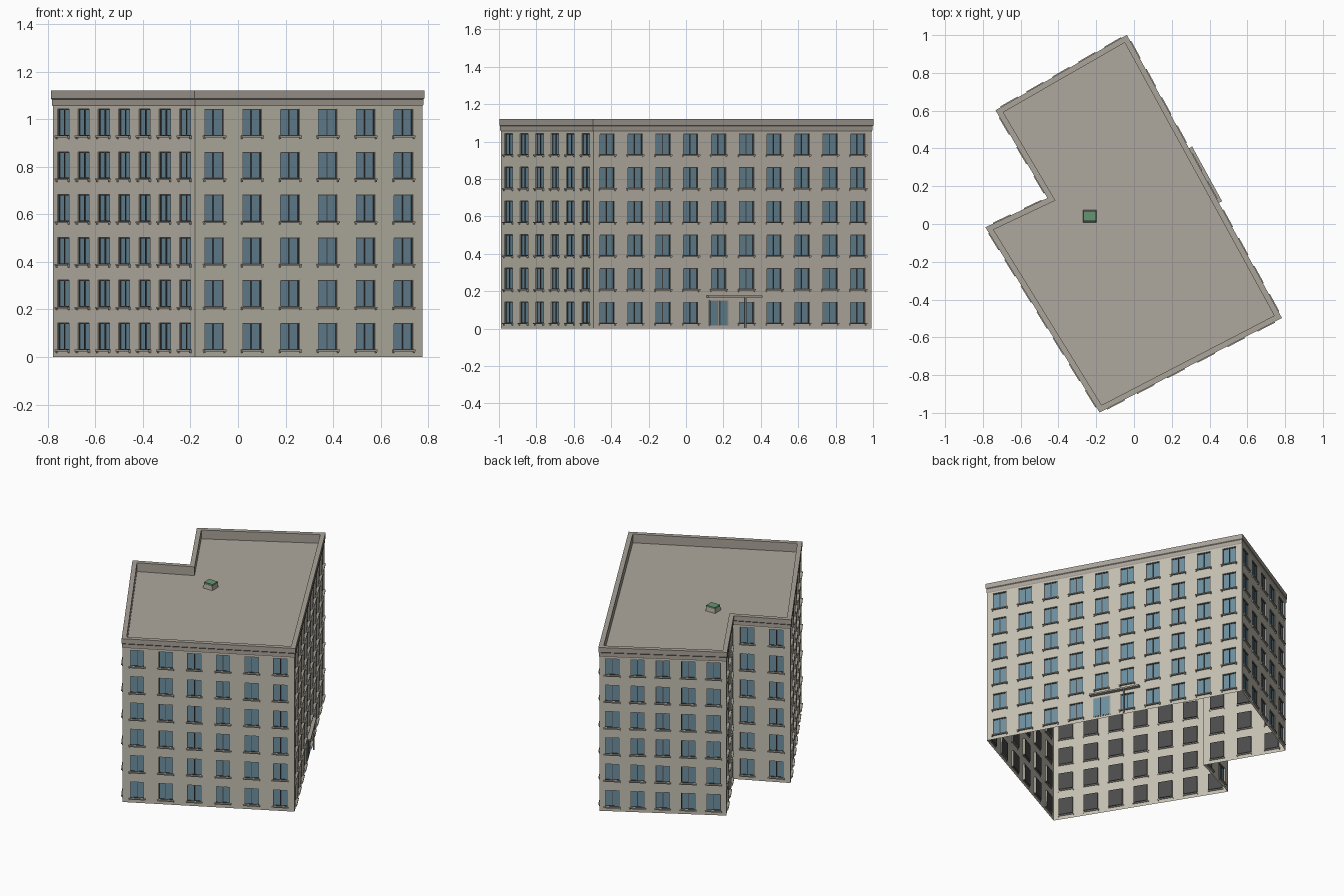
import bpy, bmesh
from mathutils import Vector

if "Cube" in bpy.data.objects:
    bpy.data.objects.remove(bpy.data.objects["Cube"])

FOOT = [Vector(p) for p in ((-0.18, -0.99), (0.775, -0.495), (-0.04, 0.993),
                            (-0.725, 0.60), (-0.45, 0.135), (-0.778, -0.02))]
COLS = [6, 10, 5, 3, 2, 7]          # window columns on each facade
FLOORS, PITCH, SILL_Z, WIN_H, WIN_W = 6, 0.18, 0.03, 0.113, 0.09
DEPTH, ROOF, TOP = 0.012, 1.06, 1.12
DOOR = (1, 4)                       # facade, column of the entrance


def material(name, col):
    m = bpy.data.materials.new(name)
    m.diffuse_color = (*col, 1)
    m.use_nodes = True
    m.node_tree.nodes["Principled BSDF"].inputs["Base Color"].default_value = m.diffuse_color
    return m


STONE = material("stone", (0.55, 0.52, 0.44))
TRIM = material("trim", (0.40, 0.37, 0.32))
ROOFING = material("roofing", (0.42, 0.39, 0.34))
GLASS = material("glass", (0.15, 0.27, 0.34))
DARK = material("dark", (0.07, 0.07, 0.07))
GREEN = material("green", (0.13, 0.30, 0.17))


def finish(bm, name, mat):
    me = bpy.data.meshes.new(name)
    bm.to_mesh(me)
    bm.free()
    ob = bpy.data.objects.new(name, me)
    me.materials.append(mat)
    bpy.context.collection.objects.link(ob)
    return ob


def quad(bm, pts):
    bm.faces.new([bm.verts.new(p) for p in pts])


def box(bm, f, u0, u1, w0, w1, z0, z1):
    """Box in facade coordinates: u along the wall, w outward, z up."""
    v = [bm.verts.new(f(u, w, z)) for z in (z0, z1)
         for u, w in ((u0, w1), (u1, w1), (u1, w0), (u0, w0))]
    for idx in ((3, 2, 1, 0), (4, 5, 6, 7), (0, 1, 5, 4), (1, 2, 6, 5), (2, 3, 7, 6), (3, 0, 4, 7)):
        bm.faces.new([v[i] for i in idx])


def frame_of(i):
    a, b = FOOT[i], FOOT[(i + 1) % len(FOOT)]
    d = (b - a).normalized()
    n = Vector((d.y, -d.x))
    return (lambda u, w, z: (*(a + d * u + n * w), z)), (b - a).length


def offset(dist):
    """Footprint moved outward by dist with mitred corners."""
    out = []
    for i, p in enumerate(FOOT):
        d0 = (p - FOOT[i - 1]).normalized()
        d1 = (FOOT[(i + 1) % len(FOOT)] - p).normalized()
        n0, n1 = Vector((d0.y, -d0.x)), Vector((d1.y, -d1.x))
        out.append(p + (n0 + n1) * (dist / (1 + n0.dot(n1))))
    return out


def sweep(name, profile, mat):
    """Run an (offset, z) profile around the footprint."""
    bm = bmesh.new()
    rings = [[bm.verts.new((*p, z)) for p in offset(o)] for o, z in profile]
    k = len(FOOT)
    for r0, r1 in zip(rings, rings[1:]):
        for i in range(k):
            j = (i + 1) % k
            bm.faces.new((r0[i], r0[j], r1[j], r1[i]))
    return finish(bm, name, mat)


walls, glass, frames, sills, backs = [bmesh.new() for _ in range(5)]
for i, cols in enumerate(COLS):
    f, length = frame_of(i)
    step = length / cols
    us, zs = [0], [0]
    for c in range(cols):
        us += [(c + .5) * step - WIN_W / 2, (c + .5) * step + WIN_W / 2]
    for k in range(FLOORS):
        zs += [SILL_Z + k * PITCH, SILL_Z + k * PITCH + WIN_H]
    us.append(length)
    zs.append(ROOF)
    for a in range(len(us) - 1):
        for b in range(len(zs) - 1):
            u0, u1, z0, z1 = us[a], us[a + 1], zs[b], zs[b + 1]
            if not (a % 2 and b % 2):
                quad(walls, [f(u0, 0, z0), f(u1, 0, z0), f(u1, 0, z1), f(u0, 0, z1)])
                continue
            # window reveal, pane and dark room side
            ring = [(u0, z0), (u1, z0), (u1, z1), (u0, z1)]
            for (p, q), (r, s) in zip(ring, ring[1:] + ring[:1]):
                quad(walls, [f(p, 0, q), f(r, 0, s), f(r, -DEPTH, s), f(p, -DEPTH, q)])
            quad(glass, [f(u, -DEPTH + .003, z) for u, z in ring])
            quad(backs, [f(u, -DEPTH, z) for u, z in reversed(ring)])
            # frame bars
            t, w0, w1, m = .004, -DEPTH, -.005, (u0 + u1) / 2
            for ua, ub in ((u0, u0 + t), (m - t / 2, m + t / 2), (u1 - t, u1)):
                box(frames, f, ua, ub, w0, w1, z0, z1)
            for za, zb in ((z0, z0 + t), (z1 - t, z1)):
                box(frames, f, u0, u1, w0, w1, za, zb)
            # projecting sill with two end brackets
            if (i, (a - 1) // 2) == DOOR and b == 1:
                continue
            box(sills, f, u0 - .007, u1 + .007, -.005, .011, z0 - .006, z0 + .001)
            for uc in (u0 - .003, u1 + .003):
                box(sills, f, uc - .003, uc + .003, -.002, .007, z0 - .013, z0 - .006)
finish(walls, "walls", STONE)
finish(glass, "window_glass", GLASS)
finish(frames, "window_frames", DARK)
finish(sills, "window_sills", TRIM)
finish(backs, "window_backs", DARK)

# Cornice and parapet
sweep("cornice", [(0, 1.055), (.003, 1.06), (.003, 1.083), (.006, 1.087), (.006, TOP),
                  (-.024, TOP), (-.024, ROOF)], TRIM)
bm = bmesh.new()
bm.faces.new([bm.verts.new((*p, ROOF)) for p in offset(-.024)])
finish(bm, "roof", ROOFING)

# Entrance: door leaves, canopy and post
f, length = frame_of(1)
uc = length / 10 * 4.5
leaves, jamb, canopy = bmesh.new(), bmesh.new(), bmesh.new()
box(jamb, f, uc - .058, uc + .058, -.005, .002, .015, .152)
for s in (-1, 1):
    box(leaves, f, uc + s * .029 - .024, uc + s * .029 + .024, 0, .004, .02, .147)
finish(jamb, "door_surround", TRIM)
finish(leaves, "door_leaves", GLASS)
box(canopy, f, uc - .075, uc + .255, 0, .025, .167, .177)
box(canopy, f, uc + .150, uc + .157, .015, .022, 0, .167)
finish(canopy, "entrance_canopy", TRIM)

# Roof hatch: tapered curb and green lid
flat = lambda u, w, z: (u - .235, w + .04, z)
curb, lid = bmesh.new(), bmesh.new()
box(curb, flat, -.036, .036, -.033, .033, ROOF, ROOF + .028)
curb.verts.ensure_lookup_table()
for v in curb.verts[4:]:
    v.co.x += .006 if v.co.x < -.235 else -.006
    v.co.y += .006 if v.co.y < .04 else -.006
finish(curb, "hatch_curb", TRIM)
box(lid, flat, -.033, .033, -.025, .030, ROOF + .026, ROOF + .038)
finish(lid, "hatch_lid", GREEN)
